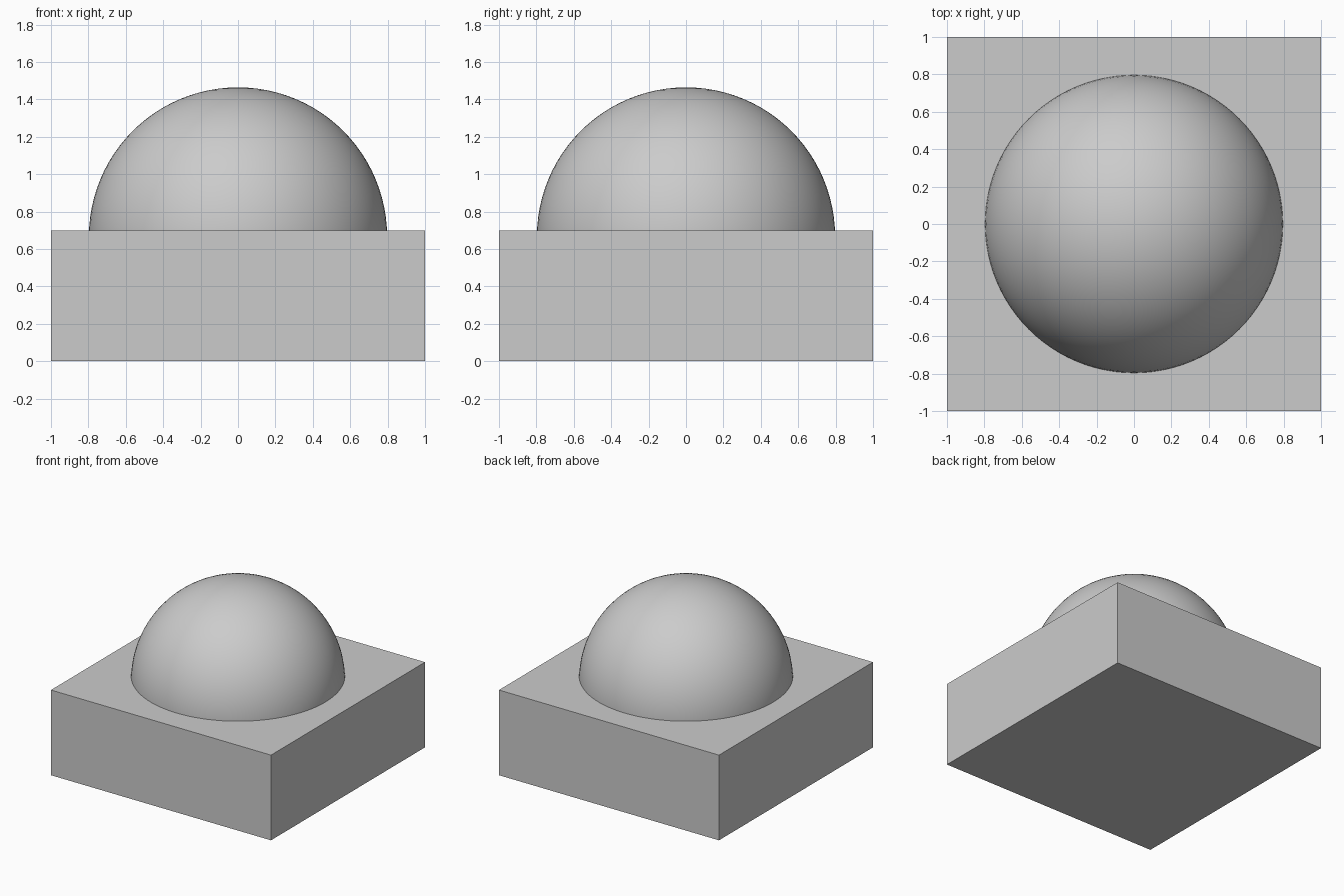
import bpy
import bmesh
from mathutils import Matrix, Vector

default_cube = bpy.data.objects.get("Cube")
if default_cube:
    bpy.data.objects.remove(default_cube, do_unlink=True)

BASE_TOP = 0.7
DOME_RADIUS = 0.797
DOME_CENTRE = 0.667

# Single plain grey
grey = bpy.data.materials.new("light grey")
grey.use_nodes = True
colour = (0.6, 0.6, 0.6, 1)
grey.diffuse_color = colour
grey.node_tree.nodes["Principled BSDF"].inputs["Base Color"].default_value = colour


def add_part(name, bm, smooth=False):
    mesh = bpy.data.meshes.new(name)
    for face in bm.faces:
        face.smooth = smooth
    bm.to_mesh(mesh)
    bm.free()
    mesh.materials.append(grey)
    part = bpy.data.objects.new(name, mesh)
    bpy.context.collection.objects.link(part)
    return part


# Square block
bm = bmesh.new()
bmesh.ops.create_cube(bm, size=1, matrix=Matrix.Translation((0, 0, BASE_TOP / 2))
                      @ Matrix.Diagonal((2, 2, BASE_TOP, 1)))
add_part("base_block", bm)

# Smooth dome, trimmed where it meets the block
bm = bmesh.new()
bmesh.ops.create_uvsphere(bm, u_segments=96, v_segments=48, radius=DOME_RADIUS,
                          matrix=Matrix.Translation((0, 0, DOME_CENTRE)))
bmesh.ops.bisect_plane(bm, geom=bm.verts[:] + bm.edges[:] + bm.faces[:],
                       plane_co=Vector((0, 0, BASE_TOP)), plane_no=Vector((0, 0, 1)),
                       clear_inner=True)
add_part("dome", bm, smooth=True)
